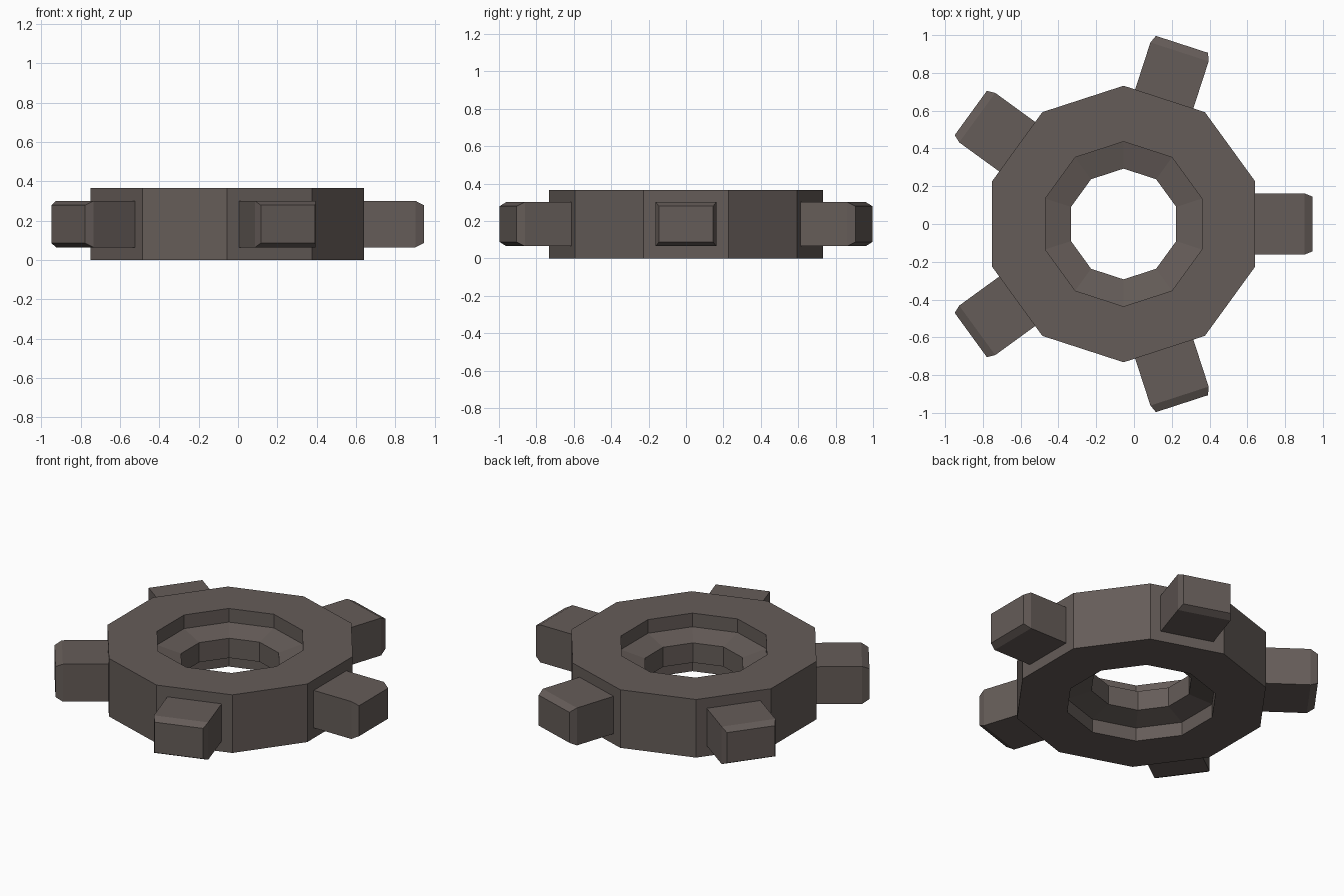
import bpy, bmesh, math
from mathutils import Matrix

if "Cube" in bpy.data.objects:
    bpy.data.objects.remove(bpy.data.objects["Cube"])

CX = -0.055          # hub axis offset, so the model is centred in x
MID = 0.183          # mid height

metal = bpy.data.materials.new("dark warm grey")
metal.diffuse_color = (0.13, 0.107, 0.098, 1)
metal.use_nodes = True
metal.node_tree.nodes["Principled BSDF"].inputs["Base Color"].default_value = metal.diffuse_color


def finish(name, bm):
    bmesh.ops.recalc_face_normals(bm, faces=bm.faces)
    me = bpy.data.meshes.new(name)
    bm.to_mesh(me)
    bm.free()
    me.materials.append(metal)
    ob = bpy.data.objects.new(name, me)
    ob.location = (CX, 0, 0)
    bpy.context.collection.objects.link(ob)
    return ob


# Ten-sided hub ring with a stepped, sloped bore (profile: radius, height)
profile = [(0.732, 0), (0.732, 0.366), (0.436, 0.366), (0.436, 0.28),
           (0.293, 0.245), (0.293, 0.121), (0.436, 0.086), (0.436, 0)]
bm = bmesh.new()
rings = []
for i in range(10):
    a = math.radians(18 + 36 * i)
    rings.append([bm.verts.new((r * math.cos(a), r * math.sin(a), z)) for r, z in profile])
n = len(profile)
for i in range(10):
    p, q = rings[i], rings[(i + 1) % 10]
    for j in range(n):
        k = (j + 1) % n
        bm.faces.new((p[j], q[j], q[k], p[k]))
finish("hub_ring", bm)

# Five teeth with chamfered tips (section: x, half width, half height)
sections = [(0.66, 0.162, 0.118), (0.958, 0.162, 0.118), (1.0, 0.145, 0.096)]
for t in range(5):
    bm = bmesh.new()
    loops = [[bm.verts.new((x, sy * w, MID + sz * h))
              for sy, sz in ((-1, -1), (1, -1), (1, 1), (-1, 1))] for x, w, h in sections]
    for a, b in zip(loops, loops[1:]):
        for j in range(4):
            k = (j + 1) % 4
            bm.faces.new((a[j], a[k], b[k], b[j]))
    bm.faces.new(loops[0])
    bm.faces.new(loops[-1])
    bm.transform(Matrix.Rotation(math.radians(72 * t), 4, 'Z'))
    finish(f"tooth_{t + 1}", bm)
